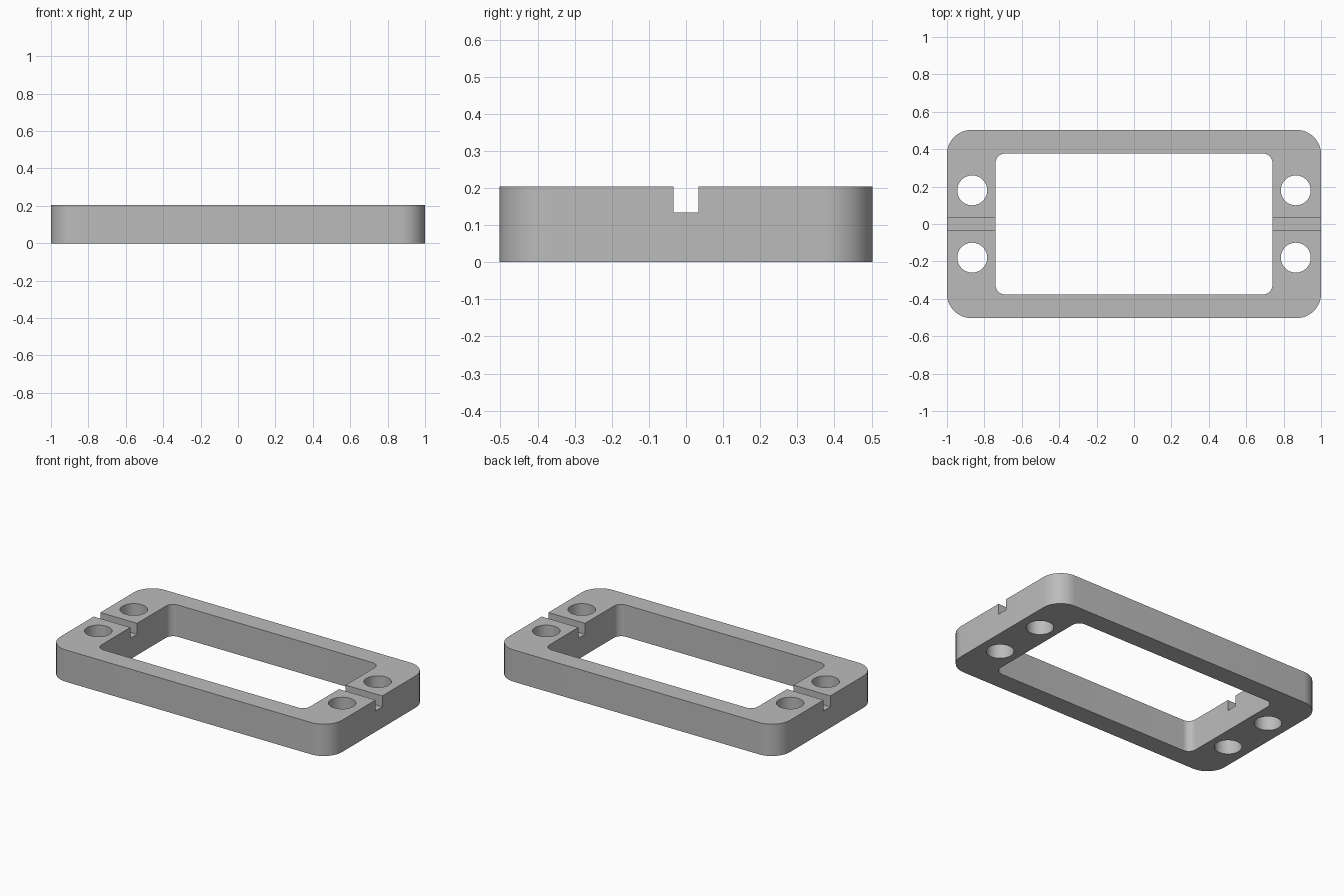
import bpy, bmesh, math

HEIGHT = 0.204

cube = bpy.data.objects.get("Cube")
if cube:
    bpy.data.objects.remove(cube, do_unlink=True)

grey = bpy.data.materials.new("plain grey")
grey.use_nodes = True
colour = (0.5, 0.5, 0.5, 1)
grey.diffuse_color = colour
grey.node_tree.nodes["Principled BSDF"].inputs["Base Color"].default_value = colour


def rounded_outline(half_x, half_y, radius, steps=12):
    """Counter-clockwise rectangle with arc corners."""
    points = []
    for corner, (sx, sy) in enumerate([(1, 1), (-1, 1), (-1, -1), (1, -1)]):
        for i in range(steps + 1):
            a = math.pi / 2 * (corner + i / steps)
            points.append((sx * (half_x - radius) + radius * math.cos(a),
                           sy * (half_y - radius) + radius * math.sin(a)))
    return points


def prism(name, outline, z0, z1):
    """Extrude a flat outline between two heights."""
    bm = bmesh.new()
    base = bm.faces.new([bm.verts.new((x, y, z0)) for x, y in outline])
    top = bmesh.ops.extrude_face_region(bm, geom=[base])["geom"]
    bmesh.ops.translate(bm, vec=(0, 0, z1 - z0),
                        verts=[v for v in top if isinstance(v, bmesh.types.BMVert)])
    bmesh.ops.recalc_face_normals(bm, faces=bm.faces)
    mesh = bpy.data.meshes.new(name)
    bm.to_mesh(mesh)
    bm.free()
    mesh.materials.append(grey)
    obj = bpy.data.objects.new(name, mesh)
    bpy.context.collection.objects.link(obj)
    return obj


# Frame body
frame = prism("frame", rounded_outline(1, 0.503, 0.13), 0, HEIGHT)

# Central window, four bolt holes and the cross slot
cutters = [prism("window_cutter", rounded_outline(0.74, 0.377, 0.05), -0.1, 0.3)]
for x in (-0.865, 0.865):
    for y in (-0.18, 0.18):
        circle = [(x + 0.08 * math.cos(math.tau * i / 48),
                   y + 0.08 * math.sin(math.tau * i / 48)) for i in range(48)]
        cutters.append(prism("bolt_hole_cutter", circle, -0.1, 0.3))
slot = [(-1.1, -0.034), (1.1, -0.034), (1.1, 0.034), (-1.1, 0.034)]
cutters.append(prism("slot_cutter", slot, 0.134, 0.3))

bpy.ops.object.select_all(action="DESELECT")
frame.select_set(True)
bpy.context.view_layer.objects.active = frame
for cutter in cutters:
    cut = frame.modifiers.new("cut", "BOOLEAN")
    cut.operation = "DIFFERENCE"
    cut.solver = "EXACT"
    cut.object = cutter
    bpy.ops.object.modifier_apply(modifier=cut.name)
    bpy.data.objects.remove(cutter, do_unlink=True)

bpy.ops.object.shade_smooth_by_angle(angle=math.radians(30))
